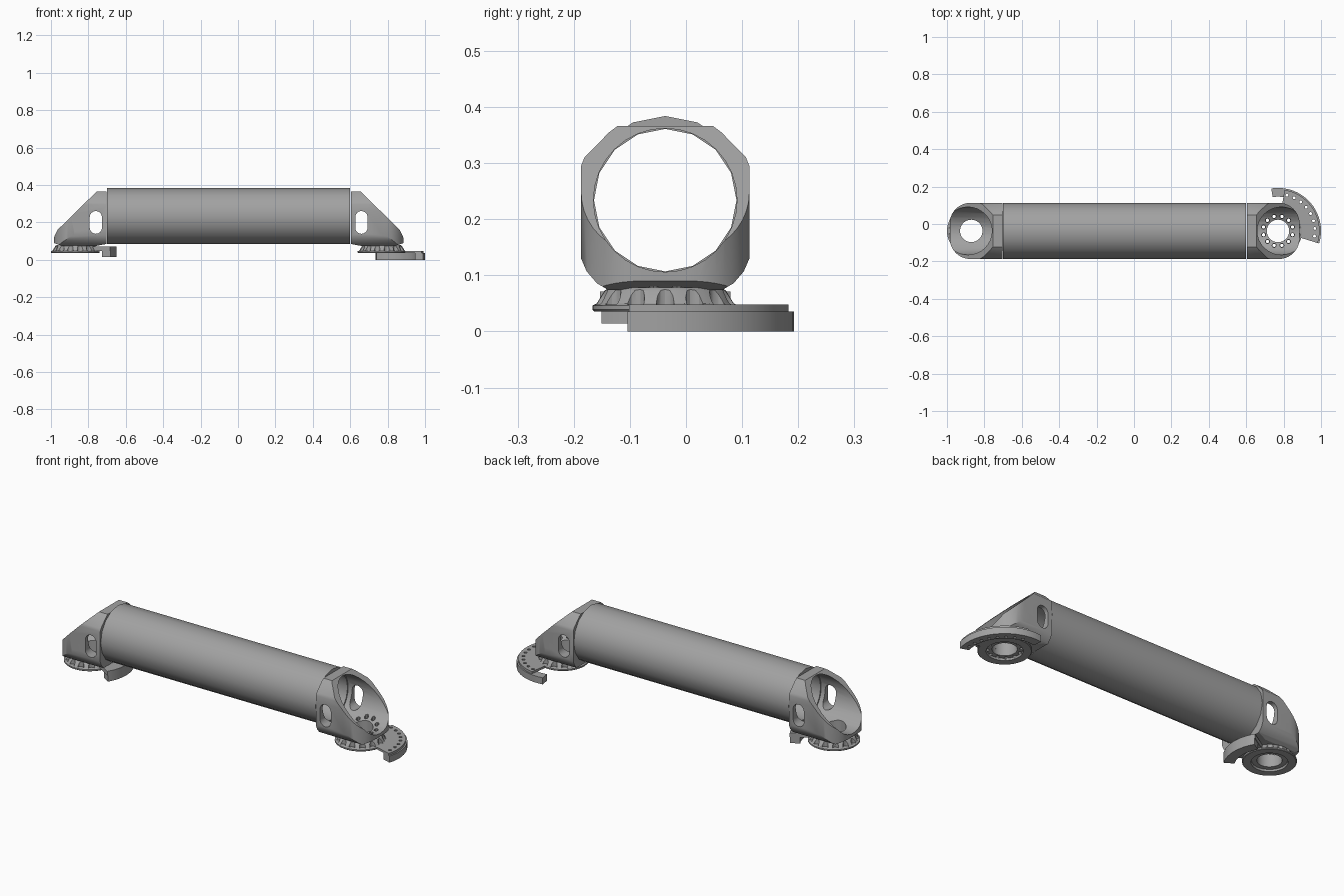
import bpy, bmesh
from math import pi, sin, cos, radians
from mathutils import Matrix

if "Cube" in bpy.data.objects:
    bpy.data.objects.remove(bpy.data.objects["Cube"])

# One satin grey for everything
grey = bpy.data.materials.new("machined_grey")
grey.use_nodes = True
GREY = (0.36, 0.36, 0.36, 1)
grey.diffuse_color = GREY
grey.node_tree.nodes["Principled BSDF"].inputs["Base Color"].default_value = GREY

AXIS_Y, AXIS_Z = -0.037, 0.234   # tube axis
OUTER, BORE = 0.15, 0.127


def finish(bm, name):
    bmesh.ops.remove_doubles(bm, verts=bm.verts, dist=1e-5)
    bmesh.ops.recalc_face_normals(bm, faces=bm.faces)
    mesh = bpy.data.meshes.new(name)
    bm.to_mesh(mesh)
    bm.free()
    mesh.materials.append(grey)
    ob = bpy.data.objects.new(name, mesh)
    bpy.context.collection.objects.link(ob)
    return ob


def prism(name, points, axis, low, high):
    """Extrude a 2D outline along one axis."""
    place = {"X": lambda a, b: (low, a, b), "Y": lambda a, b: (a, low, b),
             "Z": lambda a, b: (a, b, low)}[axis]
    bm = bmesh.new()
    face = bm.faces.new([bm.verts.new(place(*p)) for p in points])
    out = bmesh.ops.extrude_face_region(bm, geom=[face])
    verts = [g for g in out["geom"] if isinstance(g, bmesh.types.BMVert)]
    move = [(high - low) * (axis == k) for k in "XYZ"]
    bmesh.ops.translate(bm, verts=verts, vec=move)
    return finish(bm, name)


def lathe(name, profile, steps, matrix):
    """Spin a closed (radius, height) outline round its axis."""
    bm = bmesh.new()
    verts = [bm.verts.new((r, 0, z)) for r, z in profile]
    edges = [bm.edges.new((verts[i - 1], verts[i])) for i in range(len(verts))]
    bmesh.ops.spin(bm, geom=verts + edges, cent=(0, 0, 0), axis=(0, 0, 1),
                   angle=2 * pi, steps=steps)
    bmesh.ops.transform(bm, matrix=matrix, verts=bm.verts)
    return finish(bm, name)


def arc(cx, cy, r, start, end, steps):
    return [(cx + r * cos(radians(start + (end - start) * i / steps)),
             cy + r * sin(radians(start + (end - start) * i / steps)))
            for i in range(steps + 1)]


def circle(cx, cy, r, n):
    return arc(cx, cy, r, 0, 360, n)[:-1]


def sector(name, cx, inner, outer, start, end, low, high):
    pts = arc(cx, AXIS_Y, outer, start, end, 20) + arc(cx, AXIS_Y, inner, end, start, 20)
    return prism(name, pts, "Z", low, high)


def boolean(ob, tool, operation="DIFFERENCE"):
    mod = ob.modifiers.new("cut", "BOOLEAN")
    mod.object, mod.operation, mod.solver = tool, operation, "EXACT"
    bpy.context.view_layer.objects.active = ob
    bpy.ops.object.modifier_apply(modifier=mod.name)
    bpy.data.objects.remove(tool)


def drill(ob, cx, ring, r, n, low, high, angles):
    for a in angles:
        x, y = cx + ring * cos(radians(a)), AXIS_Y + ring * sin(radians(a))
        boolean(ob, prism("drill", circle(x, y, r, n), "Z", low, high))


parts = []

# Main tube
along_x = Matrix.Translation((0, AXIS_Y, AXIS_Z)) @ Matrix.Rotation(pi / 2, 4, "Y")
parts.append(lathe("main_tube", [(BORE, -0.70), (OUTER, -0.70), (OUTER, 0.60), (BORE, 0.60)],
                   16, along_x))

for side, end, label in ((1, 0.60, "left"), (-1, -0.70, "right")):
    def at(u):
        return end + side * u
    cx = at(0.17)
    lo, hi = AXIS_Y - OUTER, AXIS_Y + OUTER

    # Elbow bracket: side outline, trimmed by the plan and the end-on outline
    outline = [(0.003, 0.085), (0.06, 0.074), (0.24, 0.074), (0.285, 0.09), (0.285, 0.135),
               (0.275, 0.15), (0.055, 0.366), (0.003, 0.366)]
    bracket = prism(label + "_elbow_bracket", [(at(u), z) for u, z in outline], "Y", -0.3, 0.3)
    corner = 0.11
    plan = [(-0.05, lo)] + arc(0.285 - corner, lo + corner, corner, -90, 0, 10) \
        + arc(0.285 - corner, hi - corner, corner, 0, 90, 10) + [(-0.05, hi)]
    boolean(bracket, prism("plan", [(at(u), y) for u, y in plan], "Z", 0, 0.5), "INTERSECT")
    half = [(0.08, 0.37), (0.1, 0.355), (0.144, 0.31), (OUTER, 0.295), (OUTER, 0.13),
            (0.14, 0.107), (0.122, 0.086), (0.095, 0.07)]
    section = [(AXIS_Y + y, z) for y, z in half] + [(AXIS_Y - y, z) for y, z in reversed(half)]
    boolean(bracket, prism("section", section, "X", -1.2, 1.2), "INTERSECT")

    # Bore, side slots and floor openings
    bore = [(AXIS_Y + (BORE + 0.001) * cos(i * pi / 16), AXIS_Z + (BORE + 0.001) * sin(i * pi / 16))
            for i in range(32)]
    boolean(bracket, prism("bore", bore, "X", -1.2, 1.2))
    slot = arc(at(0.06), 0.228, 0.033, 0, 180, 8) + arc(at(0.06), 0.172, 0.033, 180, 360, 8)
    boolean(bracket, prism("slot", slot, "Y", -0.3, 0.3))
    drill(bracket, cx, 0, 0.06, 32, 0, 0.2, [0])
    bolts = [i * 360 / 12 + 15 for i in range(12)] if side > 0 else []
    drill(bracket, cx, 0.08, 0.011, 10, 0, 0.2, bolts)
    parts.append(bracket)

    # Round joint flange with scalloped rim
    rim = [(0.06, 0.046), (0.085, 0.046), (0.088, 0.036), (0.127, 0.036), (0.13, 0.039),
           (0.13, 0.046), (0.122, 0.05), (0.108, 0.073), (0.1, 0.078), (0.06, 0.078)]
    flange = lathe(label + "_joint_flange", rim, 48, Matrix.Translation((cx, AXIS_Y, 0)))
    drill(flange, cx, 0.121, 0.016, 12, 0.048, 0.1, [i * 360 / 14 for i in range(14)])
    drill(flange, cx, 0.08, 0.009, 10, 0, 0.2, bolts)
    parts.append(flange)

# Curved stop guard on the left joint
cx = 0.77
plate = sector("guard_plate", cx, 0.115, 0.222, -17, 81, 0.036, 0.048)
drill(plate, cx, 0.197, 0.008, 10, 0, 0.2, range(-8, 80, 12))
wall = sector("guard_wall", cx, 0.183, 0.23, -17, 99, 0, 0.036)
drill(wall, cx, 0.197, 0.008, 10, -0.1, 0.2, range(-8, 80, 12))
parts += [plate, wall]

# Short stop block under the right joint
cx = -0.87
parts += [sector("stop_plate", cx, 0.1, 0.22, -32, 32, 0.048, 0.071),
          sector("stop_wall", cx, 0.168, 0.22, -31, 31, 0.014, 0.048)]

# Smooth curved surfaces, keep machined edges crisp
for ob in bpy.context.view_layer.objects:
    ob.select_set(ob in parts)
bpy.context.view_layer.objects.active = parts[0]
bpy.ops.object.shade_smooth_by_angle(angle=radians(30))
